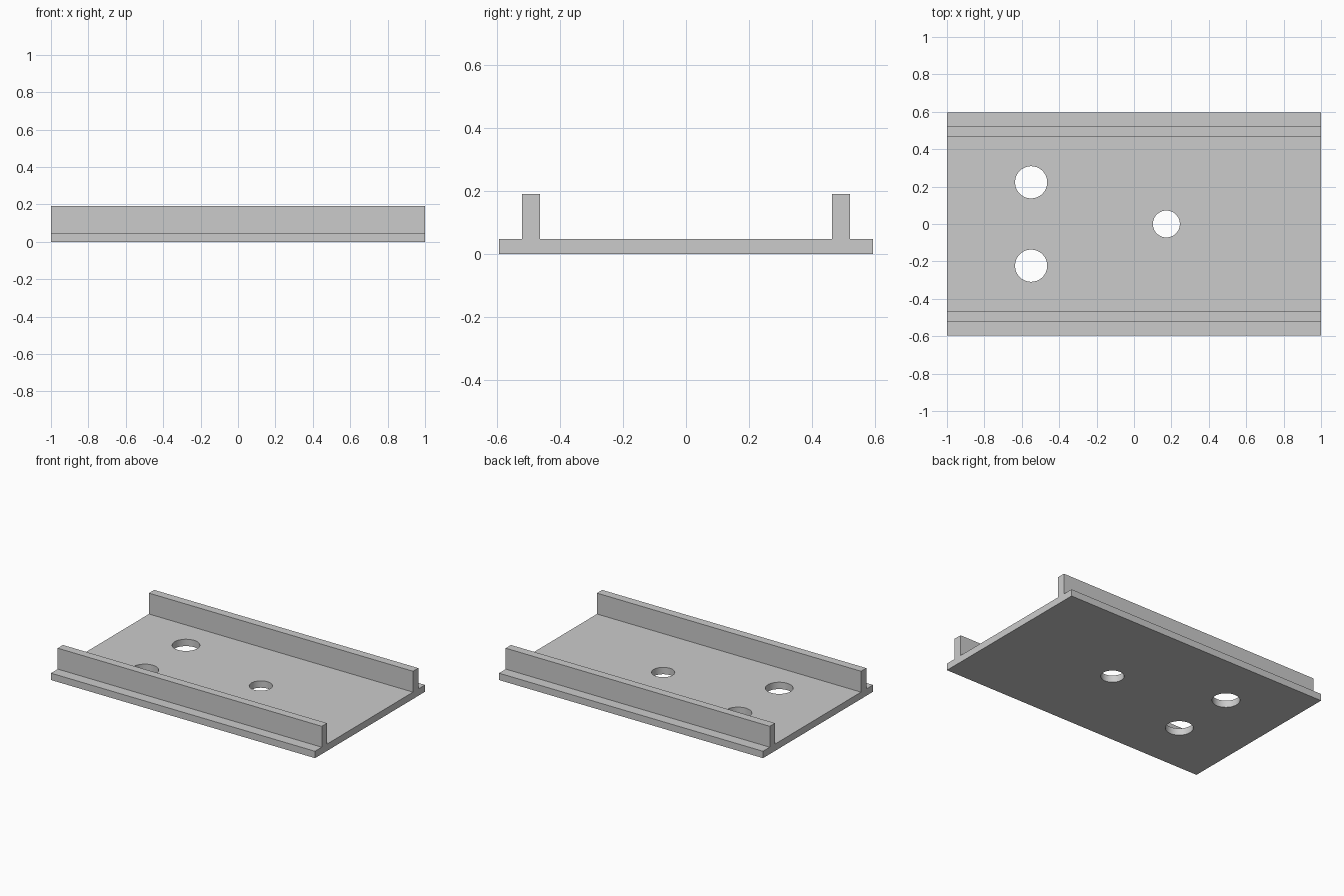
import bpy
import bmesh
import math

if "Cube" in bpy.data.objects:
    bpy.data.objects.remove(bpy.data.objects["Cube"], do_unlink=True)

HALF_LENGTH = 1.0
HALF_WIDTH = 0.595
PLATE_TOP = 0.047
RAIL_TOP = 0.19
RAIL_INNER, RAIL_OUTER = 0.465, 0.522

grey = bpy.data.materials.new("Plain grey")
grey.use_nodes = True
colour = (0.6, 0.6, 0.6, 1)
grey.diffuse_color = colour
grey.node_tree.nodes["Principled BSDF"].inputs["Base Color"].default_value = colour


def add_object(name, bm):
    mesh = bpy.data.meshes.new(name)
    bmesh.ops.recalc_face_normals(bm, faces=bm.faces)
    bm.to_mesh(mesh)
    bm.free()
    mesh.materials.append(grey)
    obj = bpy.data.objects.new(name, mesh)
    bpy.context.collection.objects.link(obj)
    return obj


# Plate with two rails: one mirrored cross-section swept along x
half = [(HALF_WIDTH, 0), (HALF_WIDTH, PLATE_TOP), (RAIL_OUTER, PLATE_TOP),
        (RAIL_OUTER, RAIL_TOP), (RAIL_INNER, RAIL_TOP), (RAIL_INNER, PLATE_TOP)]
profile = half + [(-y, z) for y, z in reversed(half)]
bm = bmesh.new()
section = bm.faces.new([bm.verts.new((-HALF_LENGTH, y, z)) for y, z in profile])
swept = bmesh.ops.extrude_face_region(bm, geom=[section], use_keep_orig=True)
verts = [v for v in swept["geom"] if isinstance(v, bmesh.types.BMVert)]
bmesh.ops.translate(bm, verts=verts, vec=(2 * HALF_LENGTH, 0, 0))
plate = add_object("railed_plate", bm)

# Round through holes: a large pair and a smaller one on the centre line
bm = bmesh.new()
for x, y, radius in [(-0.55, 0.223, 0.086), (-0.55, -0.223, 0.086), (0.173, 0, 0.072)]:
    made = bmesh.ops.create_cone(bm, cap_ends=True, segments=64,
                                 radius1=radius, radius2=radius, depth=0.3)
    bmesh.ops.translate(bm, verts=made["verts"], vec=(x, y, 0))
cutter = add_object("hole_cutter", bm)

cut = plate.modifiers.new("Holes", "BOOLEAN")
cut.operation = "DIFFERENCE"
cut.solver = "EXACT"
cut.object = cutter
bpy.context.view_layer.objects.active = plate
plate.select_set(True)
bpy.ops.object.modifier_apply(modifier=cut.name)
bpy.data.objects.remove(cutter, do_unlink=True)

# Smooth hole walls, crisp edges elsewhere
bpy.ops.object.shade_smooth_by_angle(angle=math.radians(30))
